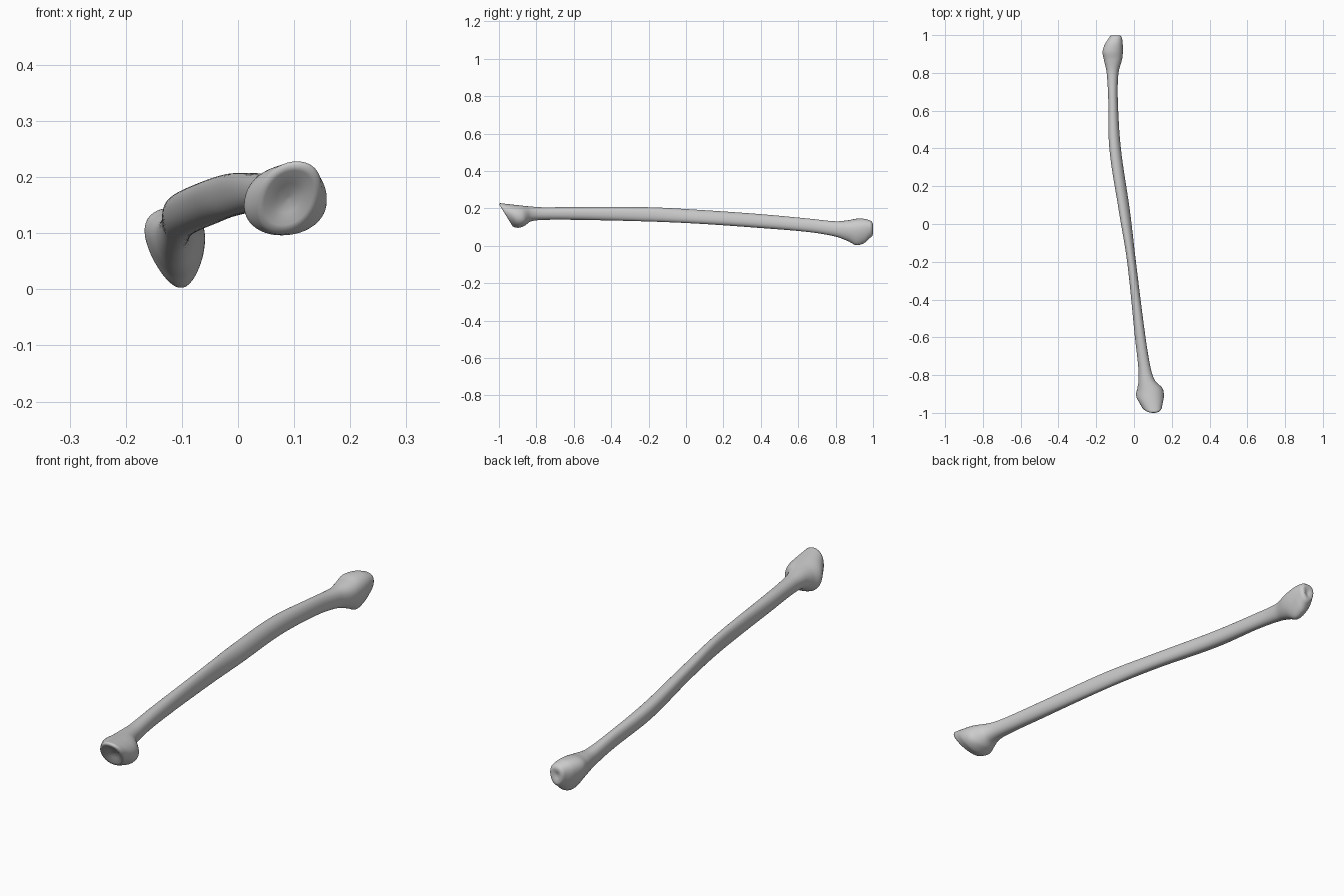
import bpy, bmesh
from math import cos, sin, tau, copysign

SEG, STEPS = 48, 8

# bone cross-sections: y, centre x, centre z, half width, half height, shear, top taper, tilt
SECTIONS = [
    (-0.955, 0.090, 0.163, 0.056, 0.065, 0.015, 0.00, -0.040),
    (-0.912, 0.085, 0.159, 0.073, 0.062, 0.006, 0.05, -0.022),
    (-0.870, 0.084, 0.162, 0.066, 0.053, 0.000, 0.05, -0.010),
    (-0.830, 0.068, 0.170, 0.044, 0.040, 0.000, 0.00, 0.0),
    (-0.770, 0.057, 0.172, 0.033, 0.034, 0.000, 0.00, 0.0),
    (-0.600, 0.033, 0.173, 0.028, 0.034, 0.000, 0.00, 0.0),
    (-0.200, -0.013, 0.168, 0.023, 0.038, -0.003, 0.00, 0.0),
    (0.070, -0.051, 0.155, 0.028, 0.037, -0.008, 0.00, 0.0),
    (0.400, -0.100, 0.132, 0.030, 0.037, -0.005, 0.00, 0.0),
    (0.660, -0.111, 0.109, 0.025, 0.036, -0.003, 0.00, 0.0),
    (0.800, -0.113, 0.090, 0.031, 0.041, -0.003, -0.10, 0.0),
    (0.870, -0.110, 0.080, 0.046, 0.057, -0.006, -0.25, 0.0),
    (0.912, -0.110, 0.074, 0.050, 0.071, -0.008, -0.35, 0.0),
    (0.955, -0.105, 0.080, 0.044, 0.064, -0.004, -0.30, 0.0),
    (0.985, -0.098, 0.089, 0.034, 0.046, 0.000, -0.20, 0.0),
]
# shallow dished ends: (scale, y shift)
FRONT_CAP = [(0.05, 0.010), (0.4, 0.004), (0.75, -0.008), (0.92, -0.008)]
BACK_CAP = [(0.85, 0.010), (0.6, 0.014), (0.3, 0.008), (0.05, 0.006)]


def slope(i, c):
    a, b = SECTIONS[max(i - 1, 0)], SECTIONS[min(i + 1, len(SECTIONS) - 1)]
    return (b[c] - a[c]) / (b[0] - a[0])


def blend(i, t):
    a, b = SECTIONS[i], SECTIONS[i + 1]
    h = b[0] - a[0]
    out = [a[0] + h * t]
    for c in range(1, 8):
        out.append((2*t**3 - 3*t**2 + 1) * a[c] + (t**3 - 2*t**2 + t) * h * slope(i, c)
                   + (3*t**2 - 2*t**3) * b[c] + (t**3 - t**2) * h * slope(i + 1, c))
    return out


def ring(bm, s, k=1.0, dy=0.0):
    y, cx, cz, rx, rz, shear, taper, tilt = s
    verts = []
    for n in range(SEG):
        a = tau * n / SEG
        u = copysign(abs(cos(a)) ** 0.93, cos(a))
        v = copysign(abs(sin(a)) ** 0.93, sin(a))
        verts.append(bm.verts.new((cx + k * (rx * u * (1 - taper * v) + shear * v),
                                   y + dy + k * tilt * v, cz + k * rz * v)))
    return verts


# loft the whole bone, end to end
bm = bmesh.new()
rings = [ring(bm, SECTIONS[0], k, dy) for k, dy in FRONT_CAP]
for i in range(len(SECTIONS) - 1):
    rings += [ring(bm, blend(i, j / STEPS)) for j in range(STEPS)]
rings.append(ring(bm, SECTIONS[-1]))
rings += [ring(bm, SECTIONS[-1], k, dy) for k, dy in BACK_CAP]
for r, q in zip(rings, rings[1:]):
    for n in range(SEG):
        m = (n + 1) % SEG
        bm.faces.new((r[n], r[m], q[m], q[n]))
bm.faces.new(rings[0])
bm.faces.new(rings[-1])
bmesh.ops.recalc_face_normals(bm, faces=bm.faces)
for f in bm.faces:
    f.smooth = True

mesh = bpy.data.meshes.new("long_bone")
bm.to_mesh(mesh)
bm.free()
bpy.context.collection.objects.link(bpy.data.objects.new("long_bone", mesh))
